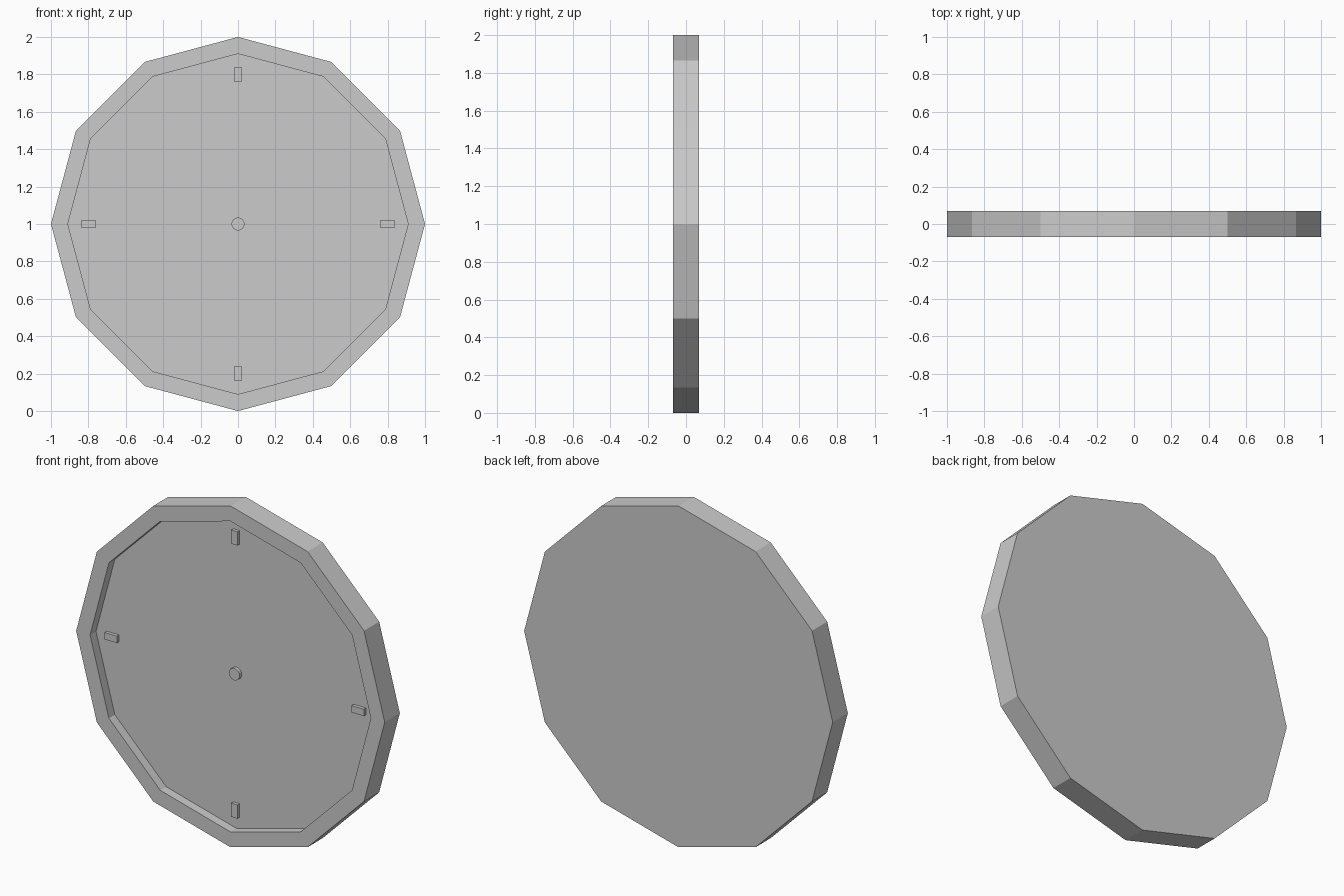
import bpy, bmesh, math
from mathutils import Matrix, Vector

cube = bpy.data.objects.get("Cube")
if cube:
    bpy.data.objects.remove(cube, do_unlink=True)

SIDES, OUTER, INNER = 12, 1.0, 0.91
HALF, RECESS = 0.07, 0.055
FLOOR = -HALF + RECESS
CENTRE = Vector((0, 0, 1))

grey = bpy.data.materials.new("plain grey")
grey.use_nodes = True
colour = (0.6, 0.6, 0.6, 1)
grey.diffuse_color = colour
grey.node_tree.nodes["Principled BSDF"].inputs["Base Color"].default_value = colour


def finish(name, bm):
    bmesh.ops.recalc_face_normals(bm, faces=bm.faces)
    mesh = bpy.data.meshes.new(name)
    bm.to_mesh(mesh)
    bm.free()
    mesh.materials.append(grey)
    obj = bpy.data.objects.new(name, mesh)
    bpy.context.collection.objects.link(obj)
    return obj


def ring(bm, radius, y):
    angles = [math.tau * i / SIDES for i in range(SIDES)]
    return [bm.verts.new((radius * math.cos(a), y, 1 + radius * math.sin(a))) for a in angles]


# Case: a twelve-sided dish with a rim and a sunken dial
bm = bmesh.new()
loops = [ring(bm, OUTER, HALF), ring(bm, OUTER, -HALF),
         ring(bm, INNER, -HALF), ring(bm, INNER, FLOOR)]
for a, b in zip(loops, loops[1:]):
    for i in range(SIDES):
        j = (i + 1) % SIDES
        bm.faces.new((a[i], a[j], b[j], b[i]))
bm.faces.new(loops[0])
bm.faces.new(loops[-1])
finish("clock_case", bm)

# Hour markers: four raised bars, long side pointing to the centre
RAISE = 0.02
for i, name in enumerate(("three", "twelve", "nine", "six")):
    bm = bmesh.new()
    bmesh.ops.create_cube(bm, size=1)
    bmesh.ops.scale(bm, vec=(0.08, RAISE, 0.04), verts=bm.verts)
    bmesh.ops.translate(bm, vec=(0.8, FLOOR - RAISE / 2, 0), verts=bm.verts)
    turn = Matrix.Rotation(-i * math.pi / 2, 4, "Y")
    bmesh.ops.transform(bm, matrix=Matrix.Translation(CENTRE) @ turn, verts=bm.verts)
    finish("marker_" + name, bm)

# Hub: small round pin in the middle of the dial
bm = bmesh.new()
bmesh.ops.create_cone(bm, cap_ends=True, segments=16, radius1=0.035, radius2=0.035, depth=RAISE)
place = Matrix.Translation(CENTRE + Vector((0, FLOOR - RAISE / 2, 0)))
bmesh.ops.transform(bm, matrix=place @ Matrix.Rotation(math.pi / 2, 4, "X"), verts=bm.verts)
finish("centre_hub", bm)
